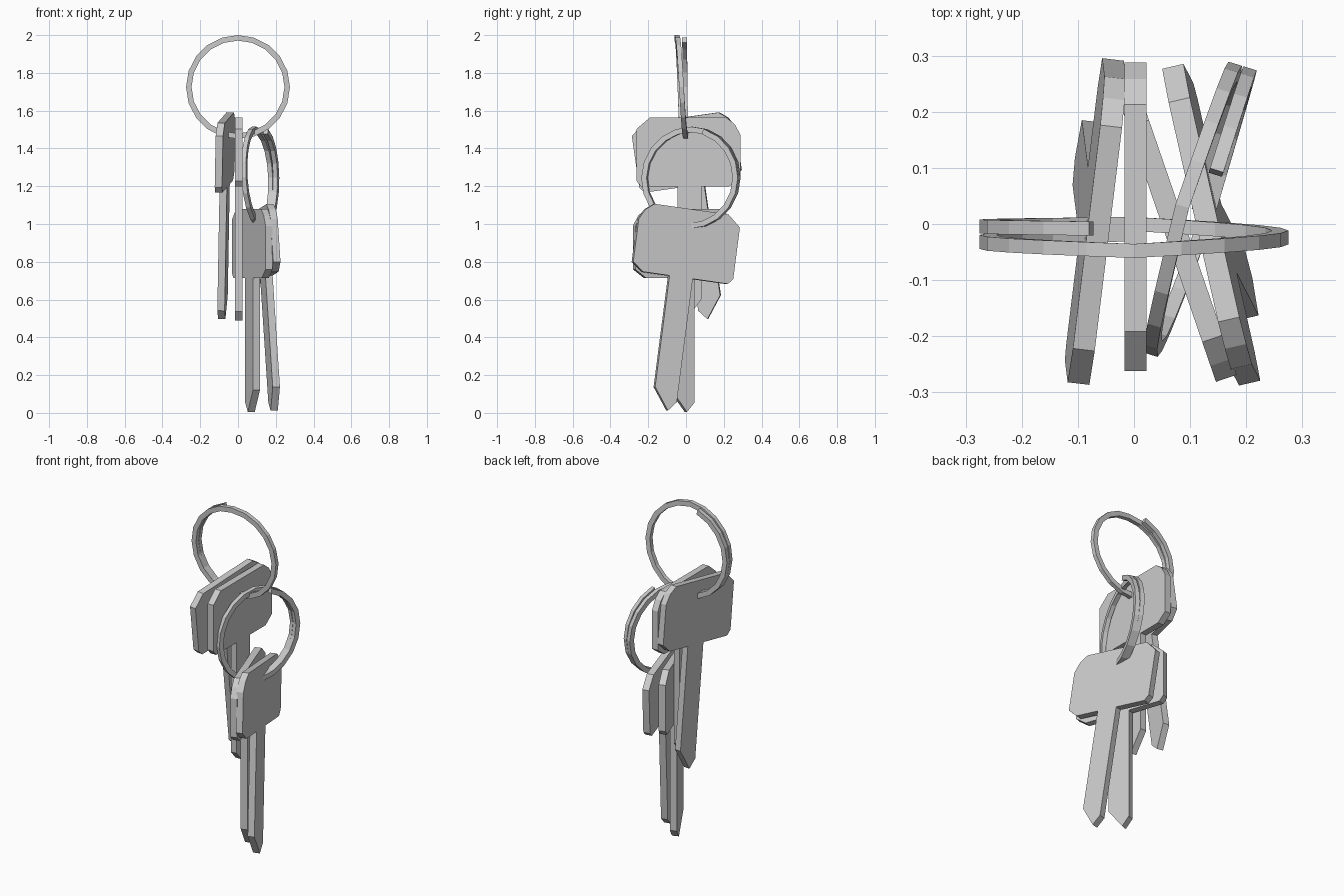
import bpy, bmesh
from math import radians, sin, cos
from mathutils import Matrix, Vector

if "Cube" in bpy.data.objects:
    bpy.data.objects.remove(bpy.data.objects["Cube"])

# Key outline (width, height) about the centre of the head, one pointed blade below
KEY = [(-0.2, 0.18), (-0.245, 0.145), (-0.275, 0.09), (-0.275, -0.14), (-0.215, -0.185),
       (-0.07, -0.185), (-0.07, -0.78), (0.015, -0.895), (0.057, -0.845), (0.057, -0.185),
       (0.25, -0.185), (0.275, -0.155), (0.275, 0.12), (0.205, 0.18)]
THICK = 0.039


def finish(bm, name, matrix):
    bmesh.ops.recalc_face_normals(bm, faces=bm.faces)
    me = bpy.data.meshes.new(name)
    bm.to_mesh(me)
    bm.free()
    me.transform(matrix)
    ob = bpy.data.objects.new(name, me)
    bpy.context.collection.objects.link(ob)
    return ob


def key(name, pos, yaw, lean, roll):
    bm = bmesh.new()
    face = bm.faces.new([bm.verts.new((-THICK / 2, u, v)) for u, v in KEY])
    new = bmesh.ops.extrude_face_region(bm, geom=[face])["geom"]
    bmesh.ops.translate(bm, vec=(THICK, 0, 0),
                        verts=[g for g in new if isinstance(g, bmesh.types.BMVert)])
    m = (Matrix.Translation(pos) @ Matrix.Rotation(radians(yaw), 4, 'Z')
         @ Matrix.Rotation(radians(lean), 4, 'Y') @ Matrix.Rotation(radians(roll), 4, 'X'))
    finish(bm, name, m)


# Sideways drift of the split ring along its turn: (angle, offset)
DRIFT = [(107, -0.008), (270, 0.0), (360, -0.024), (450, -0.048), (540, -0.032), (630, -0.018)]


def drift(a):
    for (a0, d0), (a1, d1) in zip(DRIFT, DRIFT[1:]):
        if a <= a1:
            return d0 + (d1 - d0) * (a - a0) / (a1 - a0)
    return DRIFT[-1][1]


def split_ring(name, pos, yaw, radius):
    bm = bmesh.new()
    inner, half = radius - 0.029, 0.0125
    angles = [107] + list(range(126, 631, 18))
    loops = []
    for a in angles:
        c, s, d = cos(radians(a)), sin(radians(a)), drift(a)
        loops.append([bm.verts.new((r * c, d + w, r * s)) for r, w in
                      ((inner, -half), (radius, -half), (radius, half), (inner, half))])
    for p, q in zip(loops, loops[1:]):
        for i in range(4):
            j = (i + 1) % 4
            bm.faces.new((p[i], p[j], q[j], q[i]))
    bm.faces.new(loops[0])
    bm.faces.new(loops[-1])
    finish(bm, name, Matrix.Translation(pos) @ Matrix.Rotation(radians(yaw), 4, 'Z'))


# Rings
split_ring("main_ring", (0, 0, 1.725), 0, 0.275)
split_ring("small_ring", (0.132, 0.018, 1.245), -107, 0.27)

# Upper pair hangs on the main ring, lower pair on the small ring
key("upper_key_inner", (0.003, 0.013, 1.383), 180, 0, 0)
key("upper_key_outer", (-0.068, 0.003, 1.385), 173.3, -2, -8)
key("lower_key_inner", (0.075, -0.015, 0.9), 19, 0, 0)
key("lower_key_outer", (0.137, 0.0, 0.9), 13, -2, -8)
